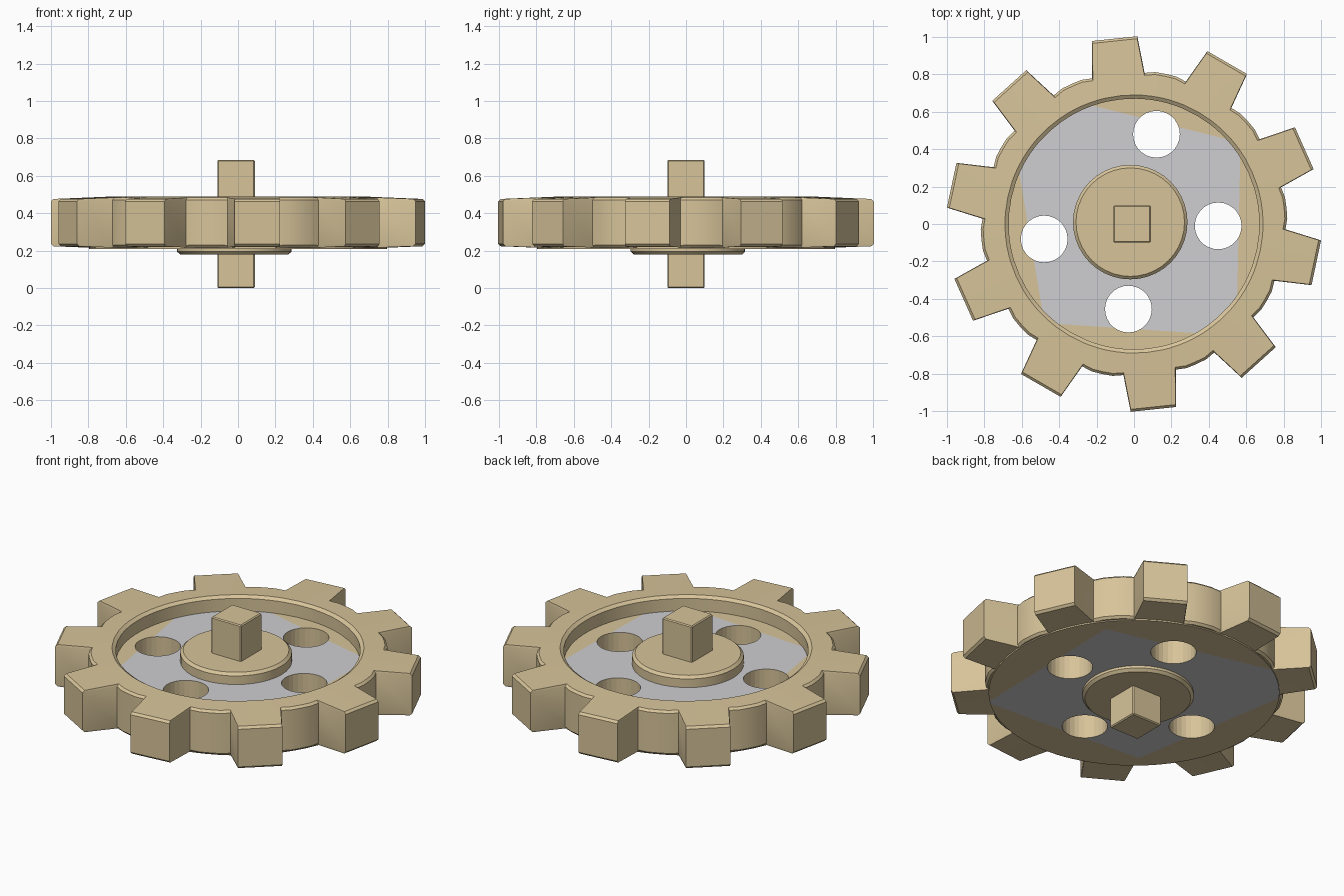
import bpy, bmesh, math
from mathutils import Vector

if "Cube" in bpy.data.objects:
    bpy.data.objects.remove(bpy.data.objects["Cube"])


def material(name, rgb):
    m = bpy.data.materials.new(name)
    m.diffuse_color = (*rgb, 1)
    m.use_nodes = True
    m.node_tree.nodes["Principled BSDF"].inputs["Base Color"].default_value = m.diffuse_color
    return m


TAN = material("tan", (0.68, 0.55, 0.32))
GREY = material("light_grey", (0.62, 0.62, 0.64))


def finish(bm, name, mats, smooth=True):
    bmesh.ops.recalc_face_normals(bm, faces=bm.faces)
    me = bpy.data.meshes.new(name)
    bm.to_mesh(me)
    bm.free()
    ob = bpy.data.objects.new(name, me)
    bpy.context.collection.objects.link(ob)
    for m in mats:
        me.materials.append(m)
    if smooth:
        bpy.ops.object.select_all(action='DESELECT')
        ob.select_set(True)
        bpy.context.view_layer.objects.active = ob
        bpy.ops.object.shade_smooth_by_angle(angle=math.radians(30))
    return ob


def bridge(bm, loops, closed):
    """Join successive rings of vertices with quads."""
    n = len(loops[0])
    pairs = list(zip(loops, loops[1:]))
    if closed:
        pairs.append((loops[-1], loops[0]))
    for a, b in pairs:
        for i in range(n):
            j = (i + 1) % n
            bm.faces.new((a[i], a[j], b[j], b[i]))


# toothed rim: ten teeth, 36 degrees apart
TIP = 1.004
TOOTH = [(-10, 0.81), (-7, TIP), (0, TIP * math.cos(math.radians(7))), (7, TIP),
         (10, 0.81), (14, 0.82), (18, 0.82), (22, 0.82)]
outline = [(math.radians(24 + 36 * k + a), r) for k in range(10) for a, r in TOOTH]
MID = 0.35


def half_height(r):
    return 0.139 - 0.04 * (r - 0.69)


bm = bmesh.new()


def ring(radius, z):
    return [bm.verts.new((radius(r) * math.cos(a), radius(r) * math.sin(a), z(r)))
            for a, r in outline]


B = 0.013  # edge bevel
rings = [
    ring(lambda r: 0.67, lambda r: 0.215),
    ring(lambda r: 0.67, lambda r: 0.475),
    ring(lambda r: 0.69, lambda r: MID + 0.139),
    ring(lambda r: r - B, lambda r: MID + half_height(r)),
    ring(lambda r: r, lambda r: MID + half_height(r) - B),
    ring(lambda r: r, lambda r: MID - half_height(r) + B),
    ring(lambda r: r - B, lambda r: MID - half_height(r)),
]
bridge(bm, rings, True)
finish(bm, "toothed_rim", [TAN])

# web plate with four round holes
HOLES = [(0.12, 0.48), (0.45, -0.01), (-0.03, -0.455), (-0.48, -0.08)]
bm = bmesh.new()
edges = []
for cx, cy, r, n in [(0, 0, 0.797, 80)] + [(x, y, 0.125, 28) for x, y in HOLES]:
    vs = [bm.verts.new((cx + r * math.cos(math.tau * i / n),
                        cy + r * math.sin(math.tau * i / n), 0.21)) for i in range(n)]
    edges += [bm.edges.new((vs[i], vs[(i + 1) % n])) for i in range(n)]
bmesh.ops.triangle_fill(bm, edges=edges, use_beauty=True, normal=(0, 0, 1))
res = bmesh.ops.extrude_face_region(bm, geom=bm.faces[:], use_keep_orig=True)
bmesh.ops.translate(bm, vec=(0, 0, 0.19),
                    verts=[g for g in res["geom"] if isinstance(g, bmesh.types.BMVert)])
# cut along a chord outside each hole; tan outside it, grey inside
dirs = [Vector((x, y, 0)).normalized() for x, y in HOLES]
CHORD = 0.56
for d in dirs:
    bmesh.ops.bisect_plane(bm, geom=bm.verts[:] + bm.edges[:] + bm.faces[:],
                           plane_co=d * CHORD, plane_no=d)
bm.normal_update()
for f in bm.faces:
    c = f.calc_center_median()
    flat = abs(f.normal.z) > 0.5
    f.material_index = int(flat and all(c.dot(d) < CHORD for d in dirs))
finish(bm, "web_plate", [TAN, GREY], smooth=False)

# bevelled round hub
bm = bmesh.new()
N = 40
rings = [[bm.verts.new((-0.02 + r * math.cos(math.tau * i / N),
                        0.01 + r * math.sin(math.tau * i / N), z)) for i in range(N)]
         for r, z in [(0.29, 0.18), (0.306, 0.195), (0.306, 0.452), (0.29, 0.467)]]
bridge(bm, rings, False)
bm.faces.new(rings[0])
bm.faces.new(rings[-1])
finish(bm, "hub", [TAN])

# square axle with slightly softened edges
bm = bmesh.new()
bmesh.ops.create_cube(bm, size=1)
bmesh.ops.scale(bm, vec=(0.2, 0.2, 0.685), verts=bm.verts)
bmesh.ops.translate(bm, vec=(-0.01, 0, 0.3425), verts=bm.verts)
bmesh.ops.bevel(bm, geom=bm.edges[:], offset=0.006, segments=1, affect='EDGES')
finish(bm, "square_axle", [TAN], smooth=False)
